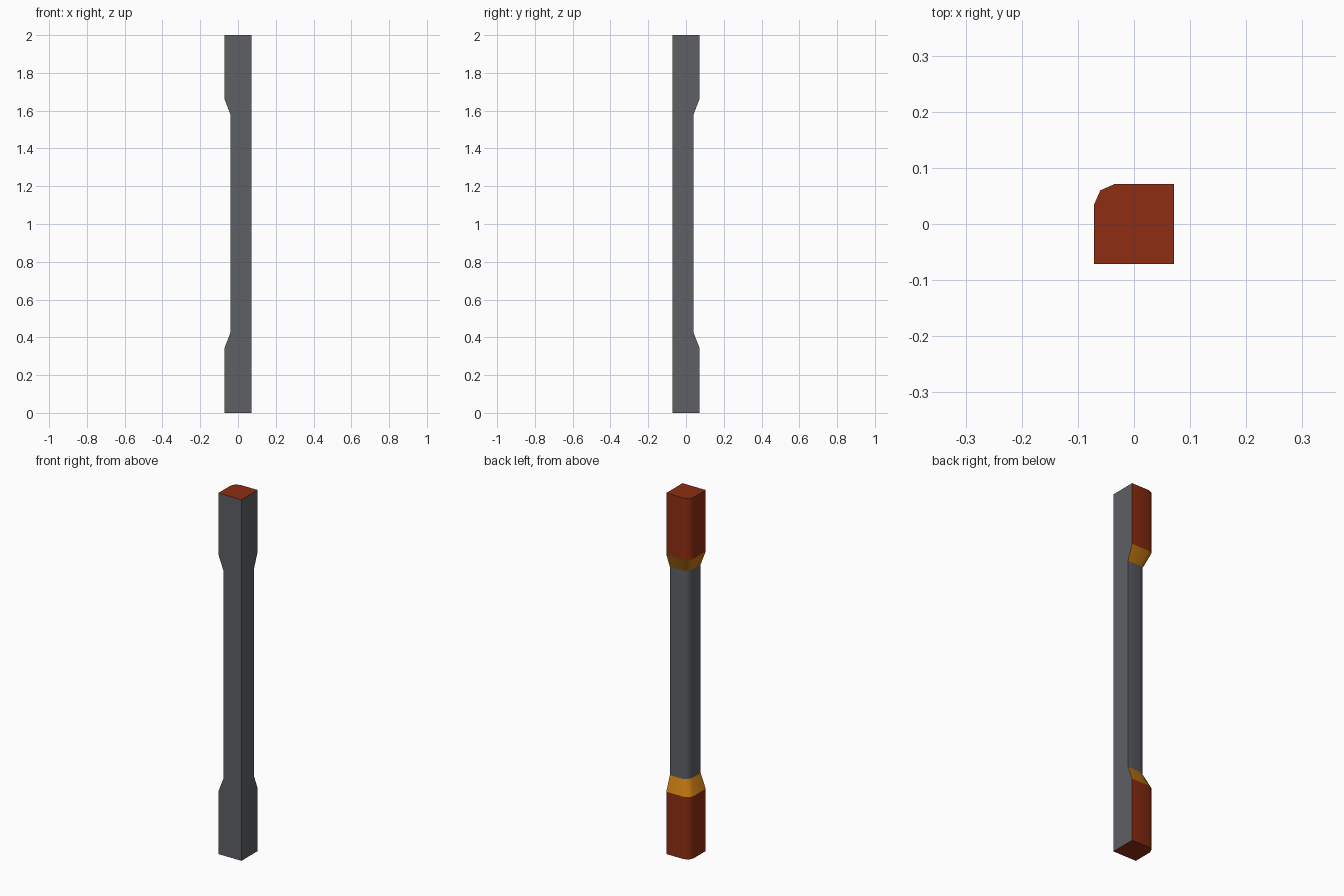
import bpy, bmesh

if "Cube" in bpy.data.objects:
    bpy.data.objects.remove(bpy.data.objects["Cube"])


def material(name, rgb):
    m = bpy.data.materials.new(name)
    m.diffuse_color = (*rgb, 1)
    m.use_nodes = True
    m.node_tree.nodes["Principled BSDF"].inputs["Base Color"].default_value = m.diffuse_color
    return m


H = 0.071       # half width of the post
INSET = 0.031   # how far the waist is cut back on the two outer sides

# Square section with one rounded corner; the outer sides move in by d
def section(d):
    return [(-H + d, -H), (H, -H), (H, H - d), (-0.035 + d, H - d),
            (-0.06 + d, 0.06 - d), (-H + d, 0.035 - d)]


# Loft the section up the post
levels = [(0, 0), (0.345, 0), (0.425, INSET), (1.58, INSET), (1.66, 0), (2, 0)]
bm = bmesh.new()
rings = [[bm.verts.new((x, y, z)) for x, y in section(d)] for z, d in levels]
GREY, RED, ORANGE = 0, 1, 2
band_colour = [RED, ORANGE, GREY, ORANGE, RED]
for k, (a, b) in enumerate(zip(rings, rings[1:])):
    for i in range(6):
        j = (i + 1) % 6
        f = bm.faces.new((a[i], a[j], b[j], b[i]))
        # The front and right sides (first two) stay plain grey
        f.material_index = GREY if i < 2 else band_colour[k]
for ring in (rings[0][::-1], rings[-1]):
    bm.faces.new(ring).material_index = RED
bm.normal_update()

me = bpy.data.meshes.new("corner_post")
bm.to_mesh(me)
bm.free()
for m in (material("steel grey", (0.112, 0.117, 0.130)),
          material("rust red", (0.270, 0.027, 0.006)),
          material("amber", (0.560, 0.190, 0.006))):
    me.materials.append(m)
post = bpy.data.objects.new("corner_post", me)
bpy.context.collection.objects.link(post)

# Smooth the rounded corner, keep the other edges sharp
bpy.context.view_layer.objects.active = post
post.select_set(True)
bpy.ops.object.shade_smooth_by_angle(angle=0.87)
for e in me.edges:
    a, b = (me.vertices[v].co for v in e.vertices)
    if abs(a.z - b.z) < 1e-4:
        e.use_edge_sharp = True
